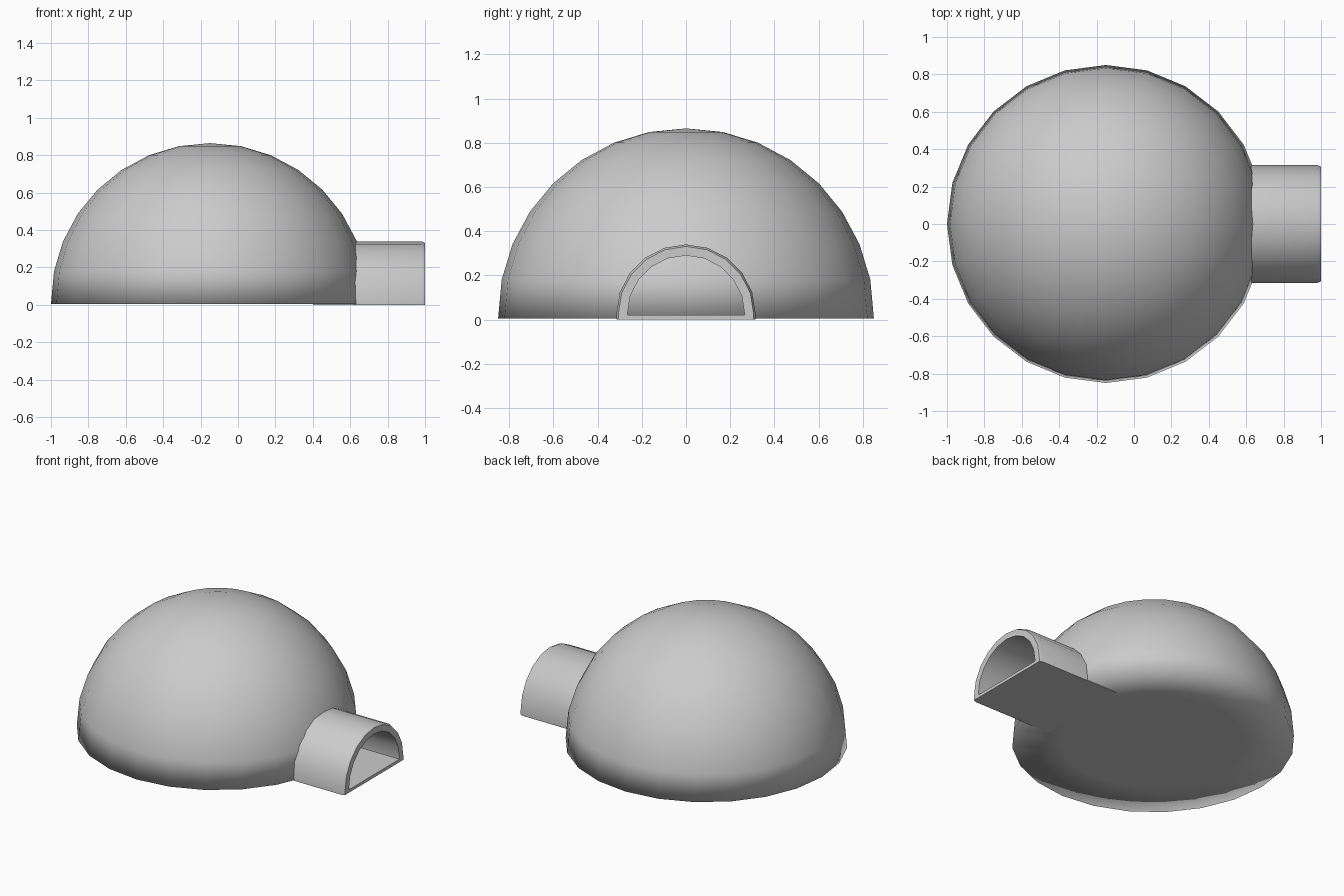
import bpy, bmesh, math

if "Cube" in bpy.data.objects:
    bpy.data.objects.remove(bpy.data.objects["Cube"])

grey = bpy.data.materials.new("plain_grey")
grey.diffuse_color = (0.6, 0.6, 0.6, 1)
grey.use_nodes = True
grey.node_tree.nodes["Principled BSDF"].inputs["Base Color"].default_value = grey.diffuse_color

CX, R = -0.15, 0.85        # dome centre and radius
BASE = 0.004               # dome underside sits just above the tunnel floor


def finish(bm, name, sharp_angle=None):
    bmesh.ops.recalc_face_normals(bm, faces=bm.faces)
    for f in bm.faces:
        f.smooth = True
    if sharp_angle:
        for e in bm.edges:
            e.smooth = e.calc_face_angle(0) < math.radians(sharp_angle)
    me = bpy.data.meshes.new(name)
    bm.to_mesh(me)
    bm.free()
    me.materials.append(grey)
    ob = bpy.data.objects.new(name, me)
    bpy.context.collection.objects.link(ob)
    return ob


def arch(x, r, base, n=10):
    """D-shaped section: an arch on a flat floor line."""
    pts = [(x, -r, base)]
    pts += [(x, -r * math.cos(math.pi * i / n), 0.025 + r * math.sin(math.pi * i / n))
            for i in range(n + 1)]
    return pts + [(x, r, base)]


# dome: solid half sphere whose flat underside shades softly into the wall
N = 8
profile = [(0, BASE), (0.55, BASE), (R, BASE)]
profile += [(R * math.cos(math.pi / 2 * i / N), 0.015 + R * math.sin(math.pi / 2 * i / N))
            for i in range(1, N + 1)]
bm = bmesh.new()
vs = [bm.verts.new((CX + r, 0, z)) for r, z in profile]
es = [bm.edges.new(p) for p in zip(vs, vs[1:])]
bmesh.ops.spin(bm, geom=vs + es, cent=(CX, 0, 0), axis=(0, 0, 1), angle=math.tau, steps=24)
bmesh.ops.remove_doubles(bm, verts=bm.verts, dist=1e-4)
finish(bm, "dome")

# entrance tunnel: hollow D-shaped tube with a thin floor and eased front lip
sections = [arch(0.4, 0.315, 0), arch(0.98, 0.315, 0), arch(1.0, 0.306, 0),
            arch(1.0, 0.265, 0.02), arch(0.4, 0.265, 0.02)]
bm = bmesh.new()
rings = [[bm.verts.new(p) for p in s] for s in sections]
for a, b in zip(rings, rings[1:] + rings[:1]):
    for i in range(len(a)):
        j = (i + 1) % len(a)
        bm.faces.new((a[i], a[j], b[j], b[i]))
finish(bm, "entrance_tunnel", 40)
